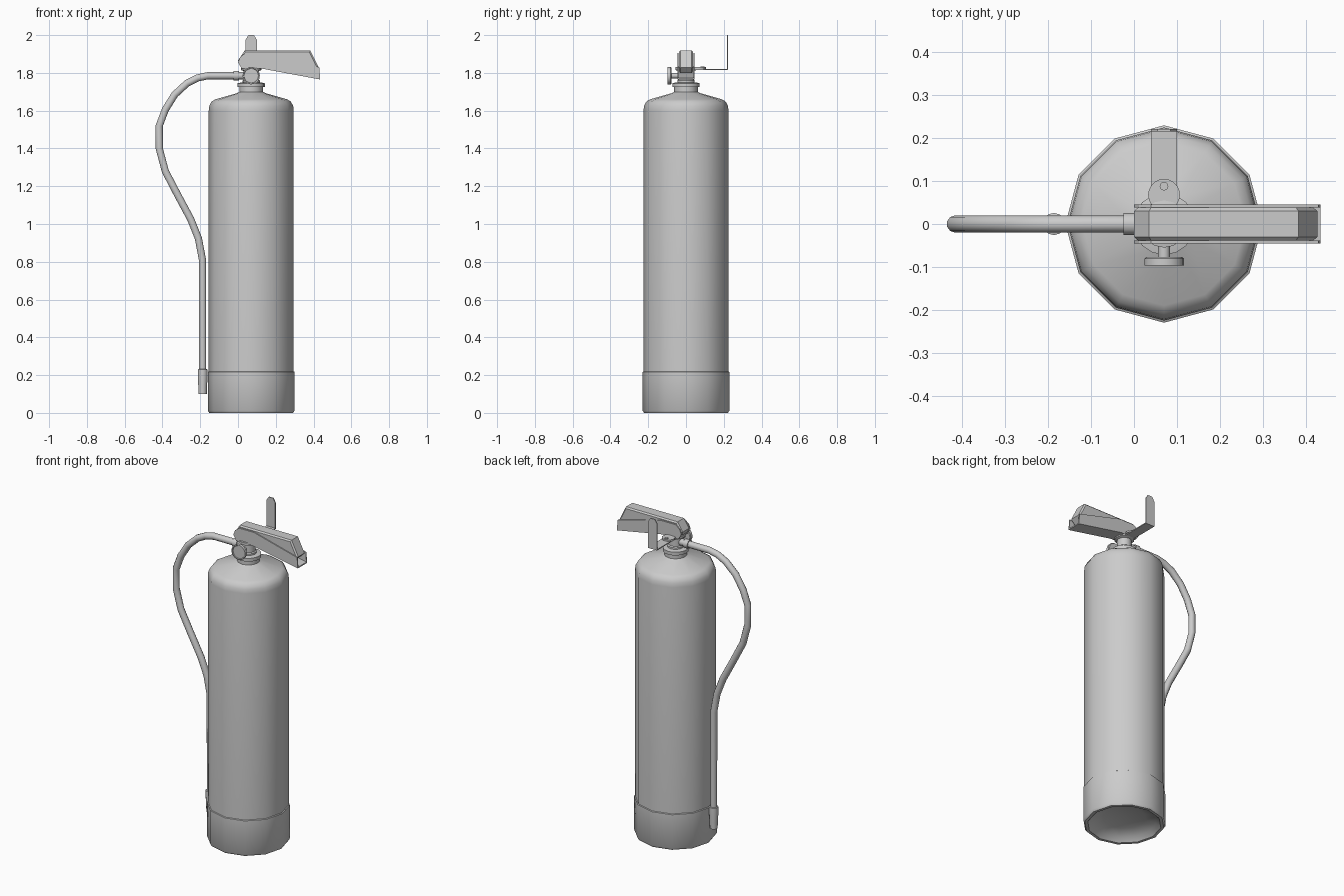
import bpy, bmesh, math
from mathutils import Matrix, Vector

if "Cube" in bpy.data.objects:
    bpy.data.objects.remove(bpy.data.objects["Cube"])

CX = 0.07  # axis of the cylinder


def finish(bm, name, angle=40):
    bmesh.ops.remove_doubles(bm, verts=bm.verts, dist=1e-5)
    bmesh.ops.recalc_face_normals(bm, faces=bm.faces)
    me = bpy.data.meshes.new(name)
    bm.to_mesh(me)
    bm.free()
    ob = bpy.data.objects.new(name, me)
    bpy.context.collection.objects.link(ob)
    bpy.ops.object.select_all(action='DESELECT')
    ob.select_set(True)
    bpy.context.view_layer.objects.active = ob
    bpy.ops.object.shade_smooth_by_angle(angle=math.radians(angle))
    return ob


def lathe(name, profile, loc=(CX, 0, 0), axis=(0, 0, 1), sides=12):
    """Revolve (radius, height) points about an axis; r = 0 closes an end."""
    bm = bmesh.new()
    m = Matrix.Translation(loc) @ Vector((0, 0, 1)).rotation_difference(Vector(axis)).to_matrix().to_4x4()
    rings = [[bm.verts.new(m @ Vector((r * math.cos(2 * math.pi * i / sides),
                                      r * math.sin(2 * math.pi * i / sides), h)))
              for i in range(sides)] if r > 0 else [bm.verts.new(m @ Vector((0, 0, h)))]
             for r, h in profile]
    for a, b in zip(rings, rings[1:]):
        for i in range(sides):
            j = (i + 1) % sides
            quad = [a[i % len(a)], a[j % len(a)], b[j % len(b)], b[i % len(b)]]
            bm.faces.new(list(dict.fromkeys(quad)))
    return finish(bm, name)


def extrude(name, pts, y0, y1, bevel=0):
    """Extrude an (x, z) outline between two y values."""
    bm = bmesh.new()
    a = [bm.verts.new((x, y0, z)) for x, z in pts]
    b = [bm.verts.new((x, y1, z)) for x, z in pts]
    bm.faces.new(a)
    bm.faces.new(b[::-1])
    for i in range(len(pts)):
        j = (i + 1) % len(pts)
        bm.faces.new((a[i], b[i], b[j], a[j]))
    if bevel:
        rim = [e for e in bm.edges if abs(e.verts[0].co.y - e.verts[1].co.y) < 1e-6]
        bmesh.ops.bevel(bm, geom=rim, offset=bevel, segments=1, affect='EDGES')
    return finish(bm, name, 20)


# Tank and plastic foot with hollow underside
lathe("tank", [(0, 0.08), (0.225, 0.08), (0.225, 1.60), (0.222, 1.625), (0.21, 1.648),
               (0.19, 1.66), (0.075, 1.693), (0.063, 1.70), (0.063, 1.73), (0, 1.73)])
lathe("foot", [(0.225, 0.22), (0.23, 0.217), (0.23, 0.012), (0.222, 0), (0.205, 0),
               (0.18, 0.025), (0.12, 0.045), (0, 0.055)])

# Neck collar and valve
lathe("collar", [(0, 1.725), (0.072, 1.725), (0.072, 1.745), (0.05, 1.75), (0, 1.75)], sides=16)
lathe("valve", [(0, 1.74), (0.046, 1.74), (0.046, 1.76), (0.04, 1.765), (0.04, 1.81),
                (0.055, 1.815), (0.055, 1.83), (0.03, 1.835), (0.03, 1.86), (0, 1.86)], sides=16)

# Pressure gauge on the front
lathe("gauge_stem", [(0, 0.02), (0.014, 0.02), (0.014, 0.08), (0, 0.08)], (CX, 0, 1.785), (0, -1, 0))
lathe("gauge", [(0, 0.077), (0.042, 0.077), (0.046, 0.081), (0.046, 0.097), (0.04, 0.097),
                (0.038, 0.093), (0, 0.093)], (CX, 0, 1.785), (0, -1, 0), 20)

# Hose, its connector and nozzle
cu = bpy.data.curves.new("hose", 'CURVE')
cu.dimensions = '3D'
cu.bevel_depth = 0.02
cu.bevel_resolution = 3
path = [(0, 1.785), (-0.16, 1.785), (-0.215, 1.773), (-0.27, 1.745), (-0.335, 1.685), (-0.385, 1.605),
        (-0.417, 1.52), (-0.417, 1.40), (-0.385, 1.28), (-0.32, 1.155), (-0.25, 1.025),
        (-0.21, 0.925), (-0.188, 0.81), (-0.187, 0.15)]
sp = cu.splines.new('POLY')
sp.points.add(len(path) - 1)
for p, (x, z) in zip(sp.points, path):
    p.co = (x, 0, z, 1)
hose = bpy.data.objects.new("hose", cu)
bpy.context.collection.objects.link(hose)
bpy.ops.object.select_all(action='DESELECT')
hose.select_set(True)
bpy.context.view_layer.objects.active = hose
bpy.ops.object.convert(target='MESH')
bpy.ops.object.shade_smooth_by_angle(angle=math.radians(40))
lathe("hose_connector", [(0, 0.03), (0.02, 0.03), (0.02, 0.065), (0.026, 0.065), (0.026, 0.095), (0, 0.095)],
      (CX, 0, 1.785), (-1, 0, 0))
lathe("nozzle", [(0, 0.13), (0.015, 0.13), (0.015, 0.10), (0.022, 0.10), (0.023, 0.14),
                 (0.026, 0.19), (0.026, 0.23), (0.019, 0.232)], (-0.187, 0, 0))

# Carrying handle: channel with two side walls and a floor
wall = [(0.0, 1.855), (0.012, 1.885), (0.04, 1.905), (0.14, 1.905), (0.43, 1.83),
        (0.435, 1.765), (0.13, 1.822), (0.02, 1.822)]
for side, s in (("front", -1), ("back", 1)):
    extrude("handle_wall_" + side, wall, s * 0.039, s * 0.045)
extrude("handle_floor", [(0.02, 1.822), (0.13, 1.822), (0.435, 1.765), (0.435, 1.772),
                         (0.13, 1.83), (0.02, 1.83)], -0.041, 0.041)

# Squeeze lever nested in the handle
extrude("squeeze_lever", [(0.0, 1.865), (0.035, 1.918), (0.383, 1.918), (0.428, 1.828),
                          (0.40, 1.80), (0.13, 1.84), (0.01, 1.84)], -0.038, 0.038, 0.008)

# Wall hanger: horizontal arm with a bolt, and an upright with clipped corners
extrude("hanger_arm", [(0.04, 1.815), (0.10, 1.815), (0.10, 1.821), (0.04, 1.821)], 0.02, 0.222)
extrude("hanger_upright", [(0.04, 1.815), (0.10, 1.815), (0.10, 1.975), (0.085, 2.0),
                           (0.055, 2.0), (0.04, 1.975)], 0.216, 0.222)
lathe("hanger_washer", [(0, 1.82), (0.037, 1.82), (0.037, 1.83), (0, 1.83)], (CX, 0.068, 0), sides=20)
lathe("hanger_rivet", [(0, 1.83), (0.01, 1.83), (0.01, 1.834), (0, 1.834)], (CX, 0.088, 0))
